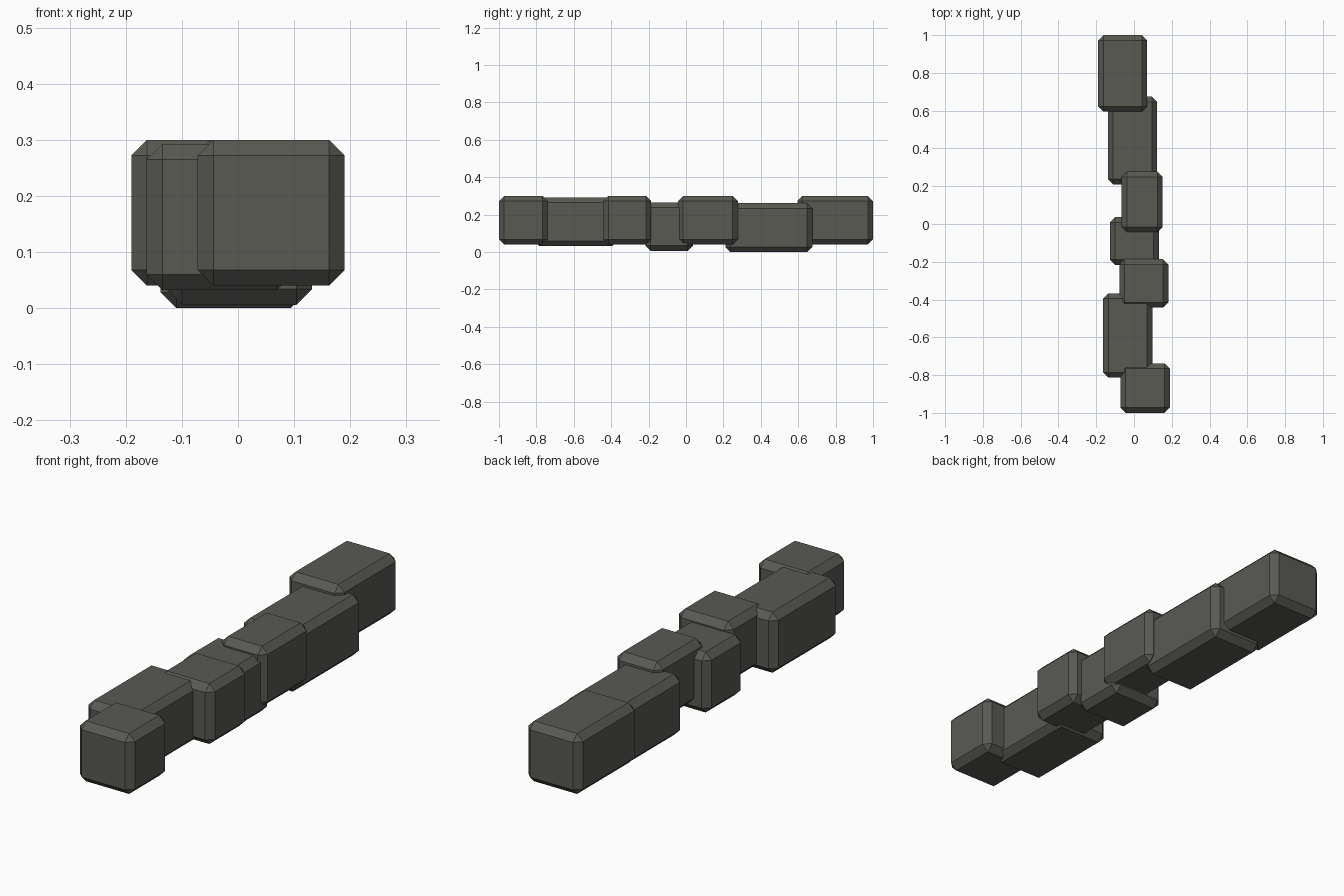
import bpy

if "Cube" in bpy.data.objects:
    bpy.data.objects.remove(bpy.data.objects["Cube"])

# Dark stone colour shared by every block
stone = bpy.data.materials.new("dark_stone")
stone.diffuse_color = (0.10, 0.10, 0.088, 1)
stone.use_nodes = True
stone.node_tree.nodes["Principled BSDF"].inputs["Base Color"].default_value = stone.diffuse_color


def block(name, x, y, z):
    """Chamfered block spanning the given (min, max) ranges."""
    spans = (x, y, z)
    bpy.ops.mesh.primitive_cube_add(size=1, location=[(a + b) / 2 for a, b in spans])
    ob = bpy.context.object
    ob.name = name
    ob.scale = [b - a for a, b in spans]
    bpy.ops.object.transform_apply(location=False, rotation=False, scale=True)
    bevel = ob.modifiers.new("chamfer", 'BEVEL')
    bevel.width = 0.028
    bevel.segments = 1
    ob.data.materials.append(stone)
    return ob


# Row of kerb stones from back to front: x range, y range, z range
row = [
    ((-0.19, 0.07), (0.595, 1.0), (0.04, 0.30)),
    ((-0.138, 0.122), (0.21, 0.675), (0.002, 0.262)),
    ((-0.065, 0.152), (-0.043, 0.277), (0.04, 0.30)),
    ((-0.128, 0.132), (-0.217, 0.037), (0.006, 0.266)),
    ((-0.078, 0.182), (-0.443, -0.186), (0.04, 0.30)),
    ((-0.163, 0.097), (-0.813, -0.367), (0.032, 0.293)),
    ((-0.072, 0.19), (-1.0, -0.738), (0.04, 0.30)),
]
for i, (x, y, z) in enumerate(row, 1):
    # the lowest stone rests on the ground
    block(f"kerb_stone_{i}", x, y, (0.0 if i == 2 else z[0], z[1]))
